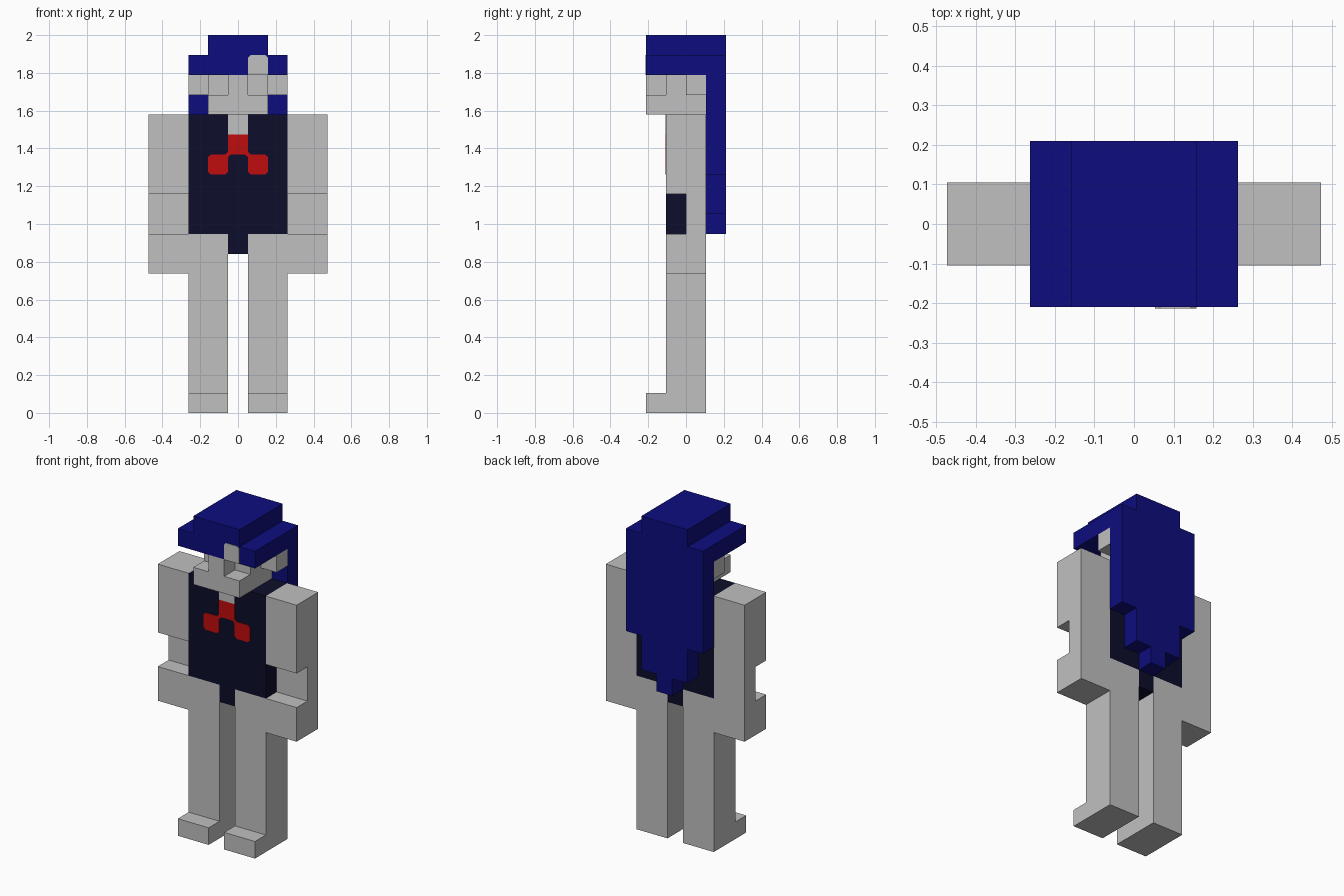
import bpy, bmesh

cube = bpy.data.objects.get("Cube")
if cube:
    bpy.data.objects.remove(cube, do_unlink=True)

U = 2 / 19  # size of one block; all coordinates below are in blocks


def material(name, rgb):
    m = bpy.data.materials.new(name)
    m.use_nodes = True
    m.diffuse_color = (*rgb, 1)
    m.node_tree.nodes["Principled BSDF"].inputs["Base Color"].default_value = (*rgb, 1)
    return m


GREY = material("pale grey", (0.527, 0.527, 0.527))
BLUE = material("dark blue", (0.004, 0.004, 0.212))
NAVY = material("near black navy", (0.004, 0.004, 0.024))
RED = material("red", (0.527, 0.004, 0.004))


def prism(name, outline, axis, start, end, mat):
    """Extrude an outline along x (outline in y, z) or along y (outline in x, z)."""
    bm = bmesh.new()
    rows = []
    for d in (start, end):
        rows.append([bm.verts.new((d * U, p * U, q * U) if axis == "x" else (p * U, d * U, q * U))
                     for p, q in outline])
    a, b = rows
    bm.faces.new(a)
    bm.faces.new(b)
    n = len(a)
    for i in range(n):
        j = (i + 1) % n
        bm.faces.new((a[i], a[j], b[j], b[i]))
    bmesh.ops.recalc_face_normals(bm, faces=bm.faces)
    mesh = bpy.data.meshes.new(name)
    bm.to_mesh(mesh)
    bm.free()
    mesh.materials.append(mat)
    ob = bpy.data.objects.new(name, mesh)
    bpy.context.collection.objects.link(ob)
    return ob


def rect(p0, q0, p1, q1):
    return [(p0, q0), (p1, q0), (p1, q1), (p0, q1)]


def chamfered(p0, q0, p1, q1, c=0.13):
    return [(p0 + c, q0), (p1 - c, q0), (p1, q0 + c), (p1, q1 - c),
            (p1 - c, q1), (p0 + c, q1), (p0, q1 - c), (p0, q0 + c)]


def symmetric(half):
    """Complete an outline from its +x half."""
    return half + [(-x, z) for x, z in reversed(half)]


# Limbs and ears, one per side
leg = [(-2, 0), (1, 0), (1, 9), (-1, 9), (-1, 1), (-2, 1)]
arm = [(-1, 7), (1, 7), (1, 15), (-1, 15), (-1, 11), (0, 11), (0, 9), (-1, 9)]
for side, s in (("left", 1), ("right", -1)):
    prism(f"{side}_leg", leg, "x", 0.5 * s, 2.5 * s, GREY)
    prism(f"{side}_arm", arm, "x", 2.5 * s, 4.5 * s, GREY)
    prism(f"{side}_ear", rect(0, 16, 1, 17), "x", 1.5 * s, 2.5 * s, GREY)

# Torso with the narrow tab between the legs
prism("torso", symmetric([(0.5, 8), (0.5, 9), (2.5, 9), (2.5, 15)]), "y", -1, 1, NAVY)

# Head with protruding jaw, and nose
head = [(-2, 15), (1, 15), (1, 17), (-1, 17), (-1, 16), (-2, 16)]
prism("head", head, "x", -1.5, 1.5, GREY)
prism("nose", rect(-0.5, 16, 0.5, 17), "y", -2, -1, GREY)

# Hair: stepped cap and long tapering back
prism("hair_cap", symmetric([(2.5, 17), (2.5, 18), (1.5, 18), (1.5, 19)]), "y", -2, 2, BLUE)
back = [(0.5, 9), (0.5, 10), (1.5, 10), (1.5, 12), (2.5, 12), (2.5, 17)]
prism("hair_back", symmetric(back), "y", 1, 2, BLUE)

# Thin plates: forehead gap, neckline and chest emblem
T = 0.03
gap = [(0.5, 17), (1.5, 17), (1.5, 17.87), (1.37, 18), (0.63, 18), (0.5, 17.87)]
prism("forehead_patch", gap, "y", -2 - T, -2, GREY)
prism("neckline", rect(-0.5, 14, 0.5, 15), "y", -1 - T, -1, GREY)
emblem_top = [(-0.37, 12.87), (0.37, 12.87), (0.5, 13), (0.5, 14), (-0.5, 14), (-0.5, 13)]
emblem_top = [(-0.63, 13), (-0.5, 12.87), (-0.37, 13), (0.37, 13), (0.5, 12.87), (0.63, 13),
              (0.5, 13.13), (0.5, 14), (-0.5, 14), (-0.5, 13.13)]
prism("emblem_top", emblem_top, "y", -1 - T, -1, RED)
for side, s in (("left", 1), ("right", -1)):
    prism(f"emblem_{side}", chamfered(s - 0.5, 12, s + 0.5, 13), "y", -1 - T, -1, RED)
